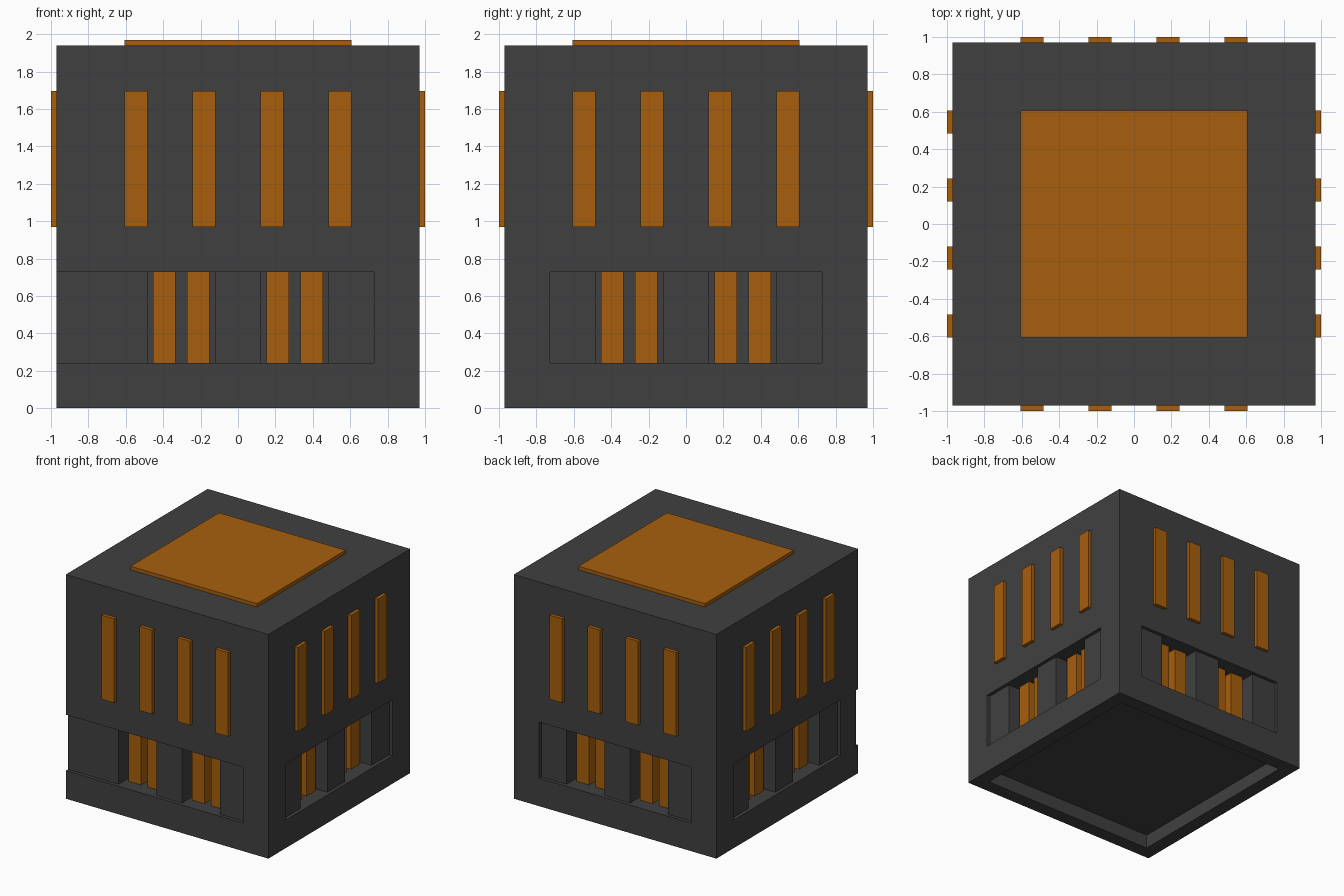
import bpy, bmesh
from mathutils import Matrix, Vector
from math import pi

if "Cube" in bpy.data.objects:
    bpy.data.objects.remove(bpy.data.objects["Cube"], do_unlink=True)

U = 2 / 16.5  # one grid step; the casing is 16 steps wide


def material(name, color):
    mat = bpy.data.materials.new(name)
    mat.use_nodes = True
    mat.diffuse_color = color
    mat.node_tree.nodes["Principled BSDF"].inputs["Base Color"].default_value = color
    return mat


GREY = material("dark grey", (0.051, 0.051, 0.051, 1))
ORANGE = material("burnt orange", (0.386, 0.114, 0.004, 1))


def boxes(name, items, mat):
    """One object from (low corner, high corner, quarter turns) boxes in grid steps."""
    bm = bmesh.new()
    for low, high, turns in items:
        low, high = Vector(low), Vector(high)
        place = (Matrix.Scale(U, 4) @ Matrix.Rotation(turns * pi / 2, 4, "Z")
                 @ Matrix.Translation((low + high) / 2)
                 @ Matrix.Diagonal((*(high - low), 1)))
        bmesh.ops.create_cube(bm, size=1, matrix=place)
    mesh = bpy.data.meshes.new(name)
    bm.to_mesh(mesh)
    bm.free()
    mesh.materials.append(mat)
    obj = bpy.data.objects.new(name, mesh)
    bpy.context.collection.objects.link(obj)
    return obj


SIDES = {"front": 0, "left": 1, "back": 2, "right": 3}

# Casing with a hollow base
casing = boxes("casing", [((-8, -8, 0), (8, 8, 16), 0)], GREY)

# Shallow window bands; the front one runs out through the corner
recesses = [((-7, -7, -1), (7, 7, 1), 0)]
gaps = []
for turn in SIDES.values():
    start = -9 if turn == 0 else -6
    recesses.append(((start, -8.5, 2), (6, -7.75, 6), turn))
    # Deep openings between the band panels
    for x in (-4, 1):
        gaps.append(((x, -8.5, 2), (x + 3, -6, 6), turn))

cutters = [boxes("recess_cutter", recesses, GREY), boxes("opening_cutter", gaps, GREY)]
for cutter in cutters:
    cutter.hide_render = True
    mod = casing.modifiers.new(cutter.name, "BOOLEAN")
    mod.operation = "DIFFERENCE"
    mod.solver = "EXACT"
    mod.object = cutter

# Bake the cuts and drop the cutters
graph = bpy.context.evaluated_depsgraph_get()
cut_mesh = bpy.data.meshes.new_from_object(casing.evaluated_get(graph))
casing.modifiers.clear()
casing.data = cut_mesh
for cutter in cutters:
    bpy.data.objects.remove(cutter, do_unlink=True)

# Raised strips and recessed bars on every side
for side, turn in SIDES.items():
    boxes(side + "_strips",
          [((x, -8.25, 8), (x + 1, -8, 14), turn) for x in (-5, -2, 1, 4)], ORANGE)
    boxes(side + "_bars",
          [((x, -7, 2), (x + 1, -6, 6), turn) for x in (-3.75, -2.25, 1.25, 2.75)], ORANGE)

# Roof panel
boxes("roof_panel", [((-5, -5, 16), (5, 5, 16.25), 0)], ORANGE)
